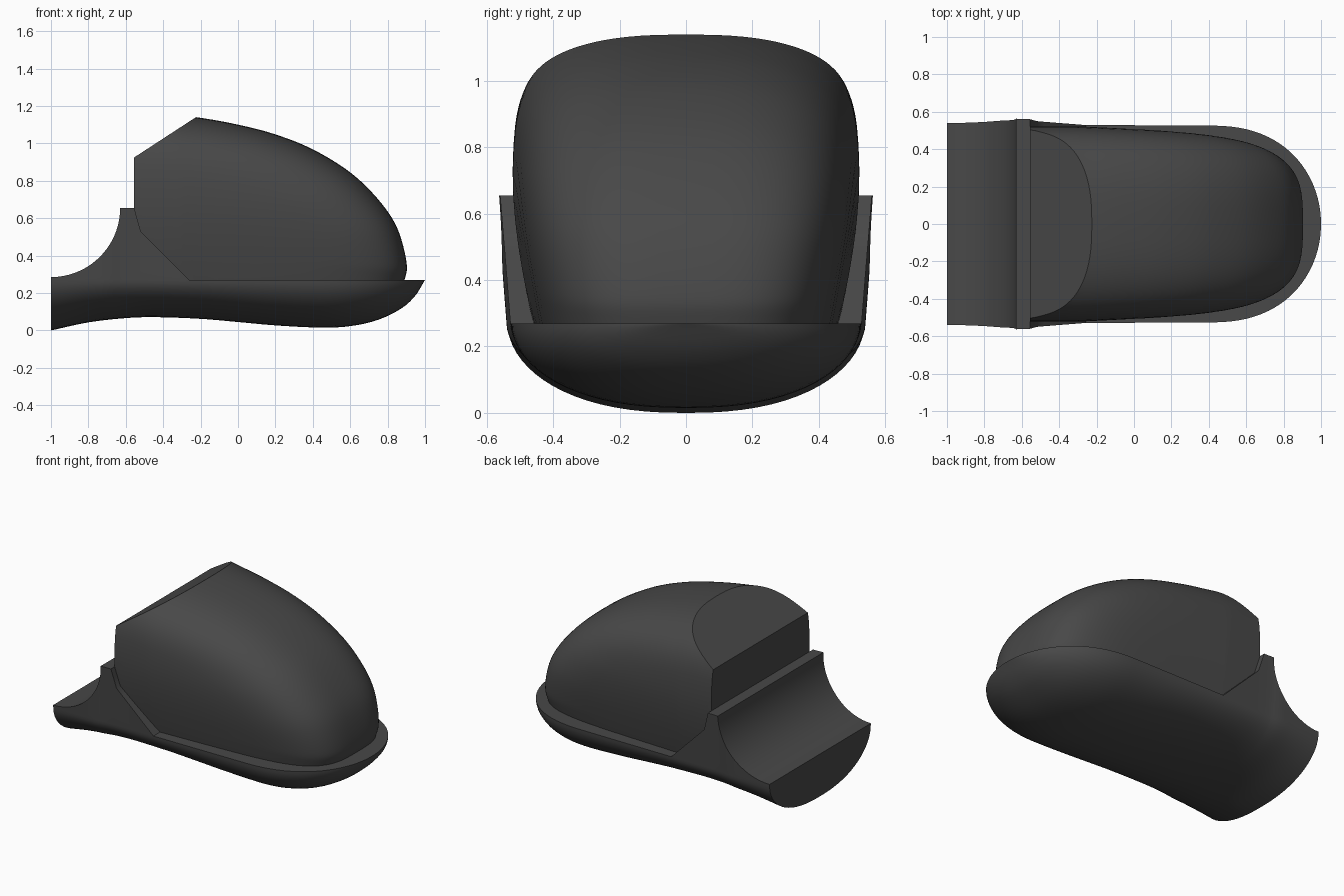
import bpy, bmesh, math
from mathutils import Vector

if "Cube" in bpy.data.objects:
    bpy.data.objects.remove(bpy.data.objects["Cube"])

dark = bpy.data.materials.new("dark_grey")
dark.diffuse_color = (0.065, 0.065, 0.065, 1)
dark.use_nodes = True
dark.node_tree.nodes["Principled BSDF"].inputs["Base Color"].default_value = dark.diffuse_color


def curve(points, x):
    """Smooth height through (x, z) points."""
    n = len(points)
    def slope(i):
        a, b = points[max(i - 1, 0)], points[min(i + 1, n - 1)]
        return (b[1] - a[1]) / (b[0] - a[0])
    for i in range(n - 1):
        (x0, z0), (x1, z1) = points[i], points[i + 1]
        if x <= x1 or i == n - 2:
            h = x1 - x0
            t = min(max((x - x0) / h, 0), 1)
            return ((2*t**3 - 3*t**2 + 1) * z0 + (t**3 - 2*t**2 + t) * h * slope(i)
                    + (3*t**2 - 2*t**3) * z1 + (t**3 - t**2) * h * slope(i + 1))


def loop_spline(pts, steps):
    """Closed smooth loop through the points."""
    pts = [Vector(p) for p in pts]
    out, n = [], len(pts)
    for i in range(n):
        a, b, c, d = (pts[(i + k) % n] for k in (-1, 0, 1, 2))
        for s in range(steps):
            t = s / steps
            out.append(0.5 * (2*b + (c - a)*t + (2*a - 5*b + 4*c - d)*t*t
                              + (3*b - a - 3*c + d)*t**3))
    return out


def finish(name, bm, angle):
    bmesh.ops.remove_doubles(bm, verts=bm.verts, dist=0.0002)
    bmesh.ops.recalc_face_normals(bm, faces=bm.faces)
    me = bpy.data.meshes.new(name)
    bm.to_mesh(me)
    bm.free()
    ob = bpy.data.objects.new(name, me)
    bpy.context.collection.objects.link(ob)
    me.materials.append(dark)
    bpy.ops.object.select_all(action='DESELECT')
    ob.select_set(True)
    bpy.context.view_layer.objects.active = ob
    bpy.ops.object.shade_smooth_by_angle(angle=math.radians(angle))
    return ob


# Lower hull: cross-sections lofted along x
KEEL = [(-1, 0), (-.8, .043), (-.6, .066), (-.45, .071), (-.2, .062), (0, .045),
        (.2, .027), (.45, .015), (.6, .023), (.75, .057), (.88, .122), (.95, .188), (1, .27)]
SIDE = [(-1, .538), (-.8, .54), (-.7, .54), (-.6, .531), (-.26, .529), (0, .528), (.4, .526)]
RIM = .27


def hull_width(x):
    if x < .4:
        return curve(SIDE, x)
    return .526 * math.sqrt(max(0, 1 - ((x - .4) / .6) ** 2.4))


def hull_top(x):
    if x < -.63:
        return .655 - math.sqrt(max(0, .37**2 - (x + 1)**2))
    line = [(-.63, .655), (-.555, .655), (-.52, .53), (-.26, RIM), (1, RIM)]
    for (x0, z0), (x1, z1) in zip(line, line[1:]):
        if x <= x1:
            return z0 + (z1 - z0) * (x - x0) / (x1 - x0)
    return RIM


stations = [-1 + .37 * math.sin(math.radians(a)) for a in range(0, 90, 5)]
stations += [-.63, -.59, -.555, -.54, -.52, -.48, -.43, -.38, -.32, -.26]
stations += [-.26 + .66 * i / 14 for i in range(1, 15)]
stations += [.4 + .6 * math.sin(math.radians(a)) for a in range(4, 91, 4)] + [1]

bm = bmesh.new()
rows = []
for x in stations:
    w, zb, zt = hull_width(x), curve(KEEL, x), hull_top(x)
    half = []
    for k in range(19):
        a = math.pi / 2 * k / 18
        half.append((w * math.sin(a) ** (2 / 2.35), RIM - (RIM - zb) * max(0, math.cos(a)) ** (2 / 1.95)))
    for k in range(1, 7):
        z = RIM + (zt - RIM) * k / 6
        half.append((w + .03 * (z - RIM) / .385, z))
    ring = [(-y, z) for y, z in reversed(half[1:])] + half
    rows.append([bm.verts.new((x, y, z)) for y, z in ring])
for r, s in zip(rows, rows[1:]):
    for j in range(len(r)):
        k = (j + 1) % len(r)
        bm.faces.new((r[j], r[k], s[k], s[j]))
bm.faces.new(rows[0])
bmesh.ops.dissolve_degenerate(bm, dist=0.0002, edges=bm.edges)
finish("lower_hull", bm, 32)

# Upper dome: centre profile shrinking towards flat sides, then cut by planes
PROFILE = [(.9, .37), (.89, .27), (.82, .1), (.6, -.2), (.2, -.5), (-.3, -.6), (-1.2, -.6),
           (-1.5, .3), (-1.2, 1.12), (-.555, 1.175), (-.225, 1.14), (0, 1.1), (.2, 1.048),
           (.4, .968), (.6, .845), (.75, .7), (.85, .55)]
centre = Vector((-.3, .4))
P, Q = 3.3, 6.5
section = []
for k in range(29):
    a = math.pi / 2 * k / 28
    r = max(0, math.cos(a)) ** (2 / Q)
    if r > .6:
        section.append((r, math.sin(a) ** (2 / P)))
section += [(r, (1 - r**Q) ** (1 / P)) for r in (.55, .45, .35, .25, .15, .07, 0)]
section = [(r, -y) for r, y in reversed(section[1:])] + section

bm = bmesh.new()
rows = []
for p in loop_spline(PROFILE, 6):
    row = []
    for r, y in section:
        q = centre + (p - centre) * r
        taper = 1 - .1 * max(0, (q.x + .3) / 1.2)
        tuck = 1 - .12 * min(1.5, max(0, (.75 - q.y) / .48)) ** 1.8
        arch = .05 * y * y * max(0, q.y - .4) / .74      # slight crown across the top
        row.append(bm.verts.new((q.x, .523 * y * taper * tuck, q.y - arch)))
    rows.append(row)
for i, r in enumerate(rows):
    s = rows[(i + 1) % len(rows)]
    for j in range(len(r) - 1):
        bm.faces.new((r[j], r[j + 1], s[j + 1], s[j]))
bmesh.ops.remove_doubles(bm, verts=bm.verts, dist=0.0002)
for co, no in (((-.555, 0, .925), (-1, 0, 0)),
               ((-.555, 0, .925), (-.215, 0, .33)),
               ((0, 0, .262), (0, 0, -1))):
    geom = bm.verts[:] + bm.edges[:] + bm.faces[:]
    bmesh.ops.bisect_plane(bm, geom=geom, plane_co=co, plane_no=no, clear_outer=True, dist=1e-5)
    bmesh.ops.contextual_create(bm, geom=[e for e in bm.edges if e.is_boundary])
finish("upper_dome", bm, 28)
